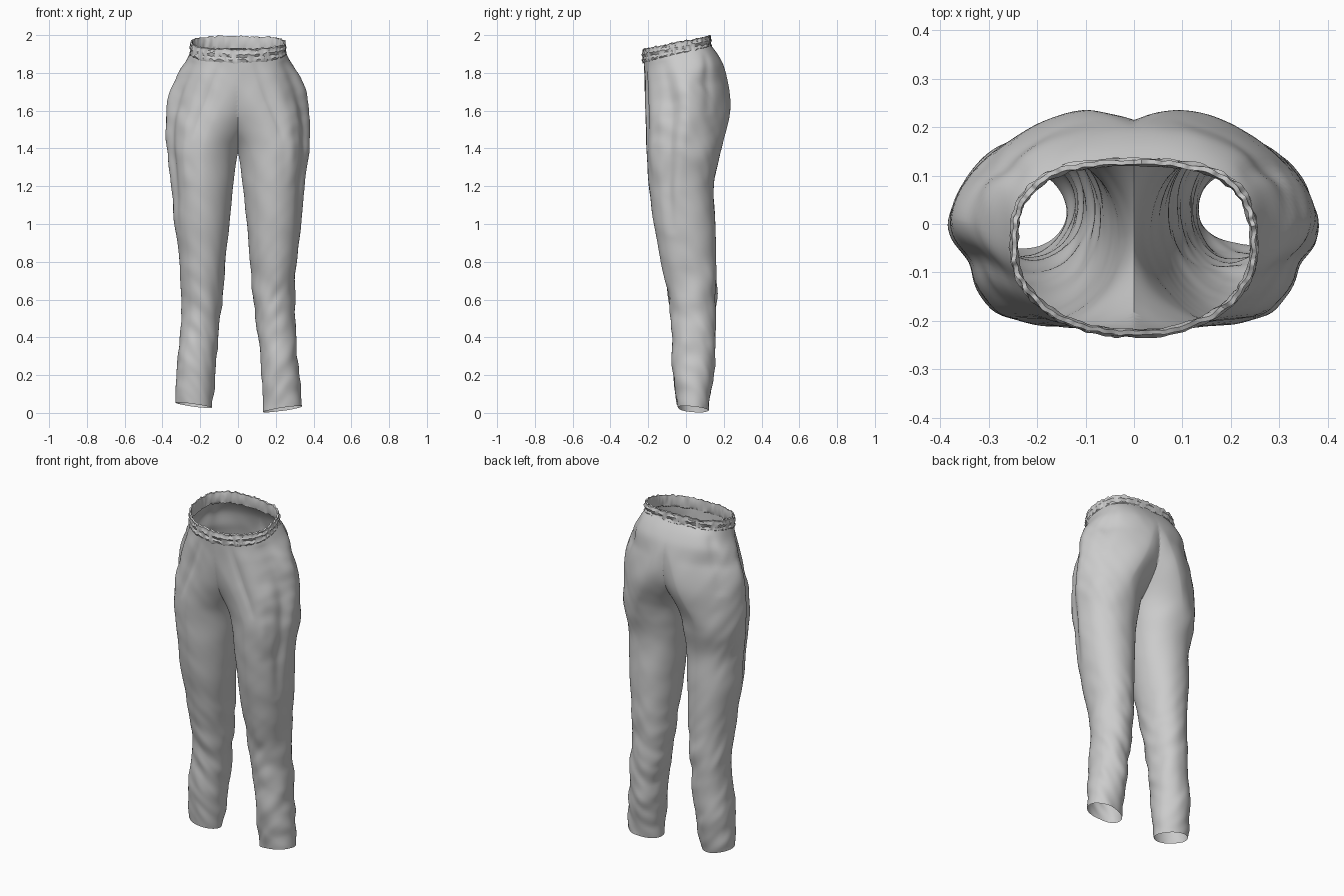
import bpy, bmesh, math
from mathutils import Vector, noise

if "Cube" in bpy.data.objects:
    bpy.data.objects.remove(bpy.data.objects["Cube"])

# Trouser sections: height, outer x, inner x, front y, back y (inner x < 0 merges legs into the seat)
KEYS = [
    (0.018, .334, .138, -.050, .115), (0.2, .325, .122, -.065, .148),
    (0.4, .310, .105, -.072, .158), (0.6, .300, .085, -.090, .160),
    (0.8, .310, .065, -.130, .160), (1.0, .335, .047, -.170, .155),
    (1.2, .352, .025, -.195, .148), (1.35, .375, .006, -.207, .175),
    (1.42, .380, -.018, -.210, .192), (1.5, .384, -.08, -.212, .214),
    (1.6, .380, -.17, -.215, .233), (1.7, .362, -.24, -.217, .226),
    (1.8, .315, -.27, -.220, .200), (1.86, .275, -.265, -.222, .168),
    (1.92, .245, -.245, -.224, .125)]
# Pressed-in folds (negative depth = ridge): angle, width, depth, lowest z, highest z
FOLDS = [(-.45, .20, .10, .95, 1.89), (-1.0, .16, -.045, 1.2, 1.88),
         (-1.22, .06, .035, 1.45, 1.91), (.62, .13, .04, 1.58, 1.88)]
N, ROWS = 112, 130


def smooth(a, b, v):
    t = min(1, max(0, (v - a) / (b - a)))
    return t * t * (3 - 2 * t)


def section(z):
    """Smooth interpolation of the key sections."""
    i = 0
    while i < len(KEYS) - 2 and z > KEYS[i + 1][0]:
        i += 1
    p, q = KEYS[i], KEYS[i + 1]
    o, r = KEYS[max(i - 1, 0)], KEYS[min(i + 2, len(KEYS) - 1)]
    h = q[0] - p[0]
    t = (z - p[0]) / h
    out = []
    for k in range(1, 5):
        m0 = (q[k] - o[k]) / (q[0] - o[0]) * h
        m1 = (r[k] - p[k]) / (r[0] - p[0]) * h
        out.append((2*t**3 - 3*t*t + 1) * p[k] + (t**3 - 2*t*t + t) * m0
                   + (3*t*t - 2*t**3) * q[k] + (t**3 - t*t) * m1)
    return out


def squircle(a, e):
    c, s = math.cos(a), math.sin(a)
    return math.copysign(abs(c) ** (2 / e), c), math.copysign(abs(s) ** (2 / e), s)


def point(z, a):
    xo, xi, yf, yb = section(z)
    xc, yc = (xo + xi) / 2, (yf + yb) / 2
    # rounded legs, diamond-like hips, boxier waist at the back
    e = 2.1
    if a > 0:
        e += -.52 * smooth(1.3, 1.5, z) + 1.22 * smooth(1.72, 1.9, z)
    else:
        e += -.3 * smooth(.9, 1.3, z) + .35 * smooth(1.65, 1.9, z)
    k = 1.0
    for t0, w, d, z0, z1 in FOLDS:
        if z0 < z < z1:
            k -= d * math.exp(-((a - t0) / w) ** 2) * math.sin(math.pi * (z - z0) / (z1 - z0)) ** .6
    c, s = squircle(a, e)
    x, y = xc + k * (xo - xc) * c, yc + k * (yb - yc) * s
    # tilted waist and slanted hem
    hem = max(0, 1 - z / .3)
    z += .2 * smooth(1.5, 1.9, z) * (y - yc) + hem * (.16 * (x - .23) - .1 * (y - .04))
    return Vector((x, y, z))


def skin(bm, rings, close=False):
    rows = [[bm.verts.new(p) for p in r] for r in rings]
    pairs = list(zip(rows, rows[1:])) + ([(rows[-1], rows[0])] if close else [])
    for lo, hi in pairs:
        n = len(lo)
        for i in range(n):
            j = (i + 1) % n
            bm.faces.new((lo[i], lo[j], hi[j], hi[i]))


def finish(bm, name, angle):
    me = bpy.data.meshes.new(name)
    bm.to_mesh(me)
    bm.free()
    ob = bpy.data.objects.new(name, me)
    bpy.context.collection.objects.link(ob)
    bpy.ops.object.select_all(action='DESELECT')
    ob.select_set(True)
    bpy.context.view_layer.objects.active = ob
    bpy.ops.object.shade_smooth_by_angle(angle=math.radians(angle))


# Legs and seat: one leg tube, cut on the centre plane and mirrored
bm = bmesh.new()
z0, z1 = KEYS[0][0], KEYS[-1][0]
skin(bm, [[point(z0 + (z1 - z0) * r / ROWS, -math.pi + 2 * math.pi * i / N) for i in range(N)]
          for r in range(ROWS + 1)])
bmesh.ops.bisect_plane(bm, geom=bm.verts[:] + bm.edges[:] + bm.faces[:], dist=1e-5,
                       plane_co=(0, 0, 0), plane_no=(1, 0, 0), clear_inner=True)
dup = bmesh.ops.duplicate(bm, geom=bm.verts[:] + bm.edges[:] + bm.faces[:])['geom']
for v in dup:
    if isinstance(v, bmesh.types.BMVert):
        v.co.x = -v.co.x
bmesh.ops.reverse_faces(bm, faces=[f for f in dup if isinstance(f, bmesh.types.BMFace)])
bmesh.ops.remove_doubles(bm, verts=bm.verts[:], dist=2e-4)
bm.normal_update()

# Cloth wrinkles, stronger towards the ankles
moves = []
for v in bm.verts:
    x, y, z = v.co
    low = 1 - smooth(.5, 1.0, z)
    side = smooth(.22, .32, abs(x)) * smooth(1.0, 1.3, z) * (1 - smooth(1.75, 1.88, z))
    n1 = noise.noise(Vector((x * 6, y * 6 + 3, z * 7 + x * 5)))
    n2 = noise.noise(Vector((x * 10 + 7, y * 10, z * 13 - abs(x) * 14 + y * 8)))
    d = n1 * (.004 + .007 * low + .004 * side) + n2 * (.001 + .006 * low + .004 * side)
    d *= smooth(0, .04, abs(x)) * (1 - smooth(1.85, 1.95, z))
    lift = .022 * max(0, 1 - z / .3) if x < 0 else 0
    moves.append((v, v.normal * d + Vector((0, 0, lift))))
for v, m in moves:
    v.co += m
finish(bm, "trouser_legs_and_seat", 50)

# Gathered elastic waistband
PROFILE = [(-.004, -.030), (.003, -.034), (.010, -.020), (.003, -.006), (.010, .010),
           (.004, .022), (.006, .034), (-.003, .036), (-.007, .015), (-.006, -.015)]
bm = bmesh.new()
W = 300
rings = []
for out, dz in PROFILE:
    ring = []
    for i in range(W):
        a = -math.pi + 2 * math.pi * i / W
        c, s = squircle(a, 2.8 if a > 0 else 2.15)
        q = Vector((c * 10, s * 10, dz * 50))
        o = out + .005 * noise.noise(q)
        y = (.175 + o) * s
        ring.append(Vector(((.246 + o) * c, y - .049,
                            1.925 + dz + .2 * y + .008 * noise.noise(q * 1.4 + Vector((9, 4, 2))))))
    rings.append(ring)
skin(bm, rings, close=True)
bmesh.ops.recalc_face_normals(bm, faces=bm.faces[:])
finish(bm, "elastic_waistband", 45)
